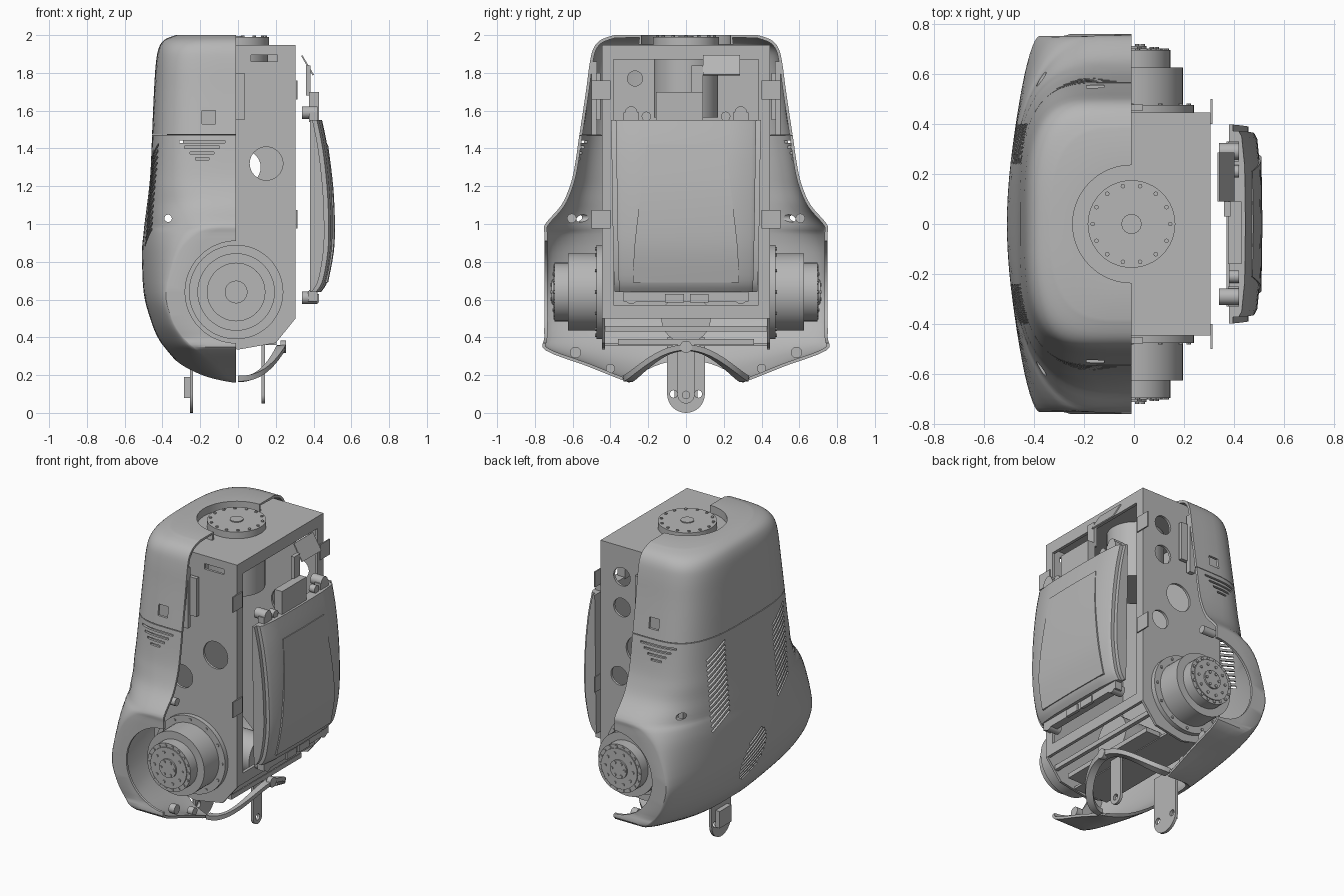
import bpy, bmesh, math
from math import pi, sin, cos
from mathutils import Matrix, Vector

cube = bpy.data.objects.get("Cube")
if cube:
    bpy.data.objects.remove(cube)


def material(name, v):
    m = bpy.data.materials.new(name)
    m.use_nodes = True
    m.diffuse_color = (v, v, v, 1)
    m.node_tree.nodes["Principled BSDF"].inputs["Base Color"].default_value = (v, v, v, 1)
    return m


GREY = material("plain grey", 0.47)


def shade(ob):
    bpy.ops.object.select_all(action='DESELECT')
    ob.select_set(True)
    bpy.context.view_layer.objects.active = ob
    bpy.ops.object.shade_smooth_by_angle(angle=math.radians(32))


def finish(name, bm):
    me = bpy.data.meshes.new(name)
    bm.to_mesh(me)
    bm.free()
    ob = bpy.data.objects.new(name, me)
    bpy.context.collection.objects.link(ob)
    me.materials.append(GREY)
    shade(ob)
    return ob


def add_box(bm, x0, x1, y0, y1, z0, z1, rot=None):
    c = Vector((x0 + x1, y0 + y1, z0 + z1)) / 2
    m = Matrix.Translation(c) @ (rot or Matrix()) @ Matrix.Diagonal((x1 - x0, y1 - y0, z1 - z0, 1))
    bmesh.ops.create_cube(bm, size=1, matrix=m)


def add_cyl(bm, axis, c, r, depth, seg=40):
    rot = {'x': Matrix.Rotation(pi / 2, 4, 'Y'), 'y': Matrix.Rotation(pi / 2, 4, 'X'), 'z': Matrix()}[axis]
    bmesh.ops.create_cone(bm, cap_ends=True, segments=seg, radius1=r, radius2=r, depth=depth,
                          matrix=Matrix.Translation(c) @ rot)


def add_prism(bm, pts, lift, place):
    """Extrude a flat outline; place maps (u, v) to a 3D point."""
    f = bm.faces.new([bm.verts.new(place(u, v)) for u, v in pts])
    r = bmesh.ops.extrude_face_region(bm, geom=[f])
    bmesh.ops.translate(bm, vec=lift, verts=[v for v in r['geom'] if isinstance(v, bmesh.types.BMVert)])
    bmesh.ops.recalc_face_normals(bm, faces=bm.faces)


def box(name, *a, rot=None):
    bm = bmesh.new()
    add_box(bm, *a, rot=rot)
    return finish(name, bm)


def cyl(name, *a):
    bm = bmesh.new()
    add_cyl(bm, *a)
    return finish(name, bm)


def cut(ob, bm):
    tool = finish("cutter", bm)
    tool.hide_render = True
    bpy.context.view_layer.objects.active = ob
    mod = ob.modifiers.new("cut", 'BOOLEAN')
    mod.operation, mod.solver, mod.object = 'DIFFERENCE', 'EXACT', tool
    bpy.ops.object.modifier_apply(modifier=mod.name)
    bpy.data.objects.remove(tool)
    shade(ob)


def smooth_rows(rows, n=4):
    out = []
    for i in range(len(rows) - 1):
        p = [rows[max(0, min(len(rows) - 1, i + k))] for k in (-1, 0, 1, 2)]
        for s in range(n):
            t = s / n
            out.append([b + t / 2 * (c - a + t * (2 * a - 5 * b + 4 * c - d + t * (3 * (b - c) + d - a)))
                        for a, b, c, d in zip(*p)])
    return out + [rows[-1]]


# Rear shell: each row is height, half width, flat side length, depth, roundness
def shell(name, rows):
    bm = bmesh.new()
    grid = []
    for z, w, a, d, n in rows:
        half = [(-0.01 - a * k / 3, w) for k in range(3)]
        for k in range(17):
            t = pi / 2 * k / 16
            half.append((-0.01 - a - (d - 0.01 - a) * max(0, sin(t)) ** (2 / n), w * max(0, cos(t)) ** (2 / n)))
        half[-1] = (-d, 0)
        ring = half + [(x, -y) for x, y in half[-2::-1]]
        grid.append([bm.verts.new((x, y, z)) for x, y in ring])
    for lo, hi in zip(grid, grid[1:]):
        for i in range(len(lo) - 1):
            bm.faces.new((lo[i], lo[i + 1], hi[i + 1], hi[i]))
    bmesh.ops.remove_doubles(bm, verts=bm.verts, dist=1e-5)
    ob = finish(name, bm)
    mod = ob.modifiers.new("wall", 'SOLIDIFY')
    mod.thickness, mod.offset = 0.016, -1
    bpy.ops.object.modifier_apply(modifier=mod.name)
    return ob


lower = shell("lower_shell", smooth_rows([
    (.16, .3, 0, .09, 2), (.19, .38, .05, .2, 2), (.25, .53, .1, .3, 2), (.33, .742, .2, .375, 1.8),
    (.4, .75, .28, .425, 1.7), (.5, .75, .34, .465, 1.7), (.64, .75, .37, .5, 1.6), (.85, .75, .3, .508, 1.8),
    (.95, .75, .2, .5, 2.1), (1, .745, .07, .495, 2.4), (1.1, .66, .03, .482, 3), (1.2, .615, .05, .47, 3.4),
    (1.3, .59, .08, .462, 3.4), (1.47, .565, .1, .455, 3.3)]))
upper = shell("upper_shell", smooth_rows([
    (1.474, .564, .1, .455, 3.3), (1.7, .53, .1, .445, 3.3), (1.85, .51, .1, .435, 3.3), (1.93, .49, .1, .42, 3.2),
    (1.975, .45, .08, .39, 3), (2, .38, .05, .33, 2.8)]) + [(2, .235, 0, .245, 2), (1.95, .235, 0, .245, 2)])

# Shell openings: shoulder holes, bottom arch, rear vents, side slots
bm = bmesh.new()
add_cyl(bm, 'x', (-.3, 0, -.155), .435, .9, 64)
for s in (1, -1):
    add_cyl(bm, 'y', (-.01, s * .78, .64), .27, .3, 64)
    add_cyl(bm, 'y', (-.37, s * .63, 1.03), .02, .3, 12)
    for k in range(15):
        z = .93 + k * .032
        add_box(bm, -.6, -.36, s * .32 - .09, s * .32 + .09, z - .007, z + .007, rot=Matrix.Rotation(-.5, 4, 'X'))
    for k in range(4):
        h = .12 - k * .028
        add_box(bm, -.19 - h, -.19 + h, s * .56 - .1, s * .56 + .1, 1.43 - k * .03, 1.442 - k * .03)
for k in range(-4, 5):
    h = math.sqrt(.13 ** 2 - (k * .027) ** 2)
    add_box(bm, -.6, -.4, -h, h, .593 + k * .03, .607 + k * .03, rot=Matrix.Rotation(-.5, 4, 'X'))
cut(lower, bm)
bm = bmesh.new()
for s in (1, -1):
    add_box(bm, -.19, -.12, s * .53 - .09, s * .53 + .09, 1.53, 1.6)
cut(upper, bm)

# Frame side plates with access holes
outline = [(-.29, 1.945), (.305, 1.945), (.305, .5), (.2, .37), (0, .335), (-.15, .37), (-.29, .5)]
for s, name in ((1, "left"), (-1, "right")):
    bm = bmesh.new()
    add_prism(bm, outline, (0, -s * .016, 0), lambda u, v: (u, s * .445, v))
    side = finish(name + "_side_plate", bm)
    bm = bmesh.new()
    holes = [(.15, 1.32, .088), (-.09, 1.12, .075)]
    if s > 0:
        holes = [(.15, 1.75, .06), (.15, 1.55, .06), (.03, 1.3, .09), (.17, 1.1, .06)]
    else:
        add_box(bm, .07, .21, -.5, -.4, 1.86, 1.895)
    for x, z, r in holes:
        add_cyl(bm, 'y', (x, s * .44, z), r, .1, 32)
    cut(side, bm)

    # Front pillar, mounting tabs and shell brackets
    box(name + "_front_pillar", .285, .305, s * .415 - .03, s * .415 + .03, .52, 1.93)
    for z in (1.71, 1.025):
        box(name + "_mount_tab", .306, .314, s * .45 - .05, s * .45 + .05, z - .05, z + .05)
    box(name + "_shell_bracket", -.02, .035, s * .465 - .012, s * .465 + .012, 1.55, 1.8)
    box(name + "_shell_rib", -.05, -.012, s * .485 - .015, s * .485 + .015, 1.47, 1.86)
    cyl(name + "_shell_boss", 'x', (-.06, s * .605, 1.03), .025, .09, 16)
    cyl(name + "_foot_boss", 'x', (-.05, s * .585, .32), .03, .04, 16)
    cyl(name + "_inner_boss", 'x', (-.05, s * .4, .235), .025, .04, 16)

    # Shoulder motor: stepped drum with bolt circles
    bm = bmesh.new()
    for r, y0, y1 in ((.25, .445, .475), (.205, .475, .625), (.155, .625, .695), (.13, .695, .702), (.06, .702, .712)):
        add_cyl(bm, 'y', (-.01, s * (y0 + y1) / 2, .64), r, y1 - y0, 48)
    for r, y, n, b in ((.228, .475, 12, .009), (.14, .695, 18, .009), (.1, .702, 10, .009), (.045, .712, 6, .009)):
        for k in range(n):
            a = 2 * pi * k / n
            add_cyl(bm, 'y', (-.01 + r * cos(a), s * y, .64 + r * sin(a)), b, .012, 8)
    finish(name + "_shoulder_motor", bm)

# Frame plates and cross bars
box("top_plate", -.29, .305, -.445, .445, 1.93, 1.947)
box("top_front_bar", .285, .305, -.43, .43, 1.87, 1.93)
rear = box("rear_wall", -.29, -.275, -.43, .43, .5, 1.93)
bm = bmesh.new()
add_cyl(bm, 'x', (-.28, -.27, 1.77), .04, .1, 24)
cut(rear, bm)
box("bottom_plate", -.15, .1, -.43, .43, .355, .37)
box("lower_front_bar", .285, .305, -.43, .43, .5, .57)
box("lower_cross_bar", .225, .25, -.43, .43, .43, .46)
box("lower_edge_bar", .1, .205, -.36, .36, .36, .39)
cyl("waist_motor", 'x', (.02, 0, .5), .13, .3)

# Neck motor and its bolted disc
cyl("neck_motor", 'z', (-.01, 0, 1.75), .17, .37)
bm = bmesh.new()
add_cyl(bm, 'z', (-.01, 0, 1.965), .175, .05, 48)
add_cyl(bm, 'z', (-.01, 0, 1.99), .04, .012, 24)
for k in range(14):
    a = 2 * pi * k / 14
    add_cyl(bm, 'z', (-.01 + .155 * cos(a), .155 * sin(a), 1.991), .009, .012, 8)
finish("neck_disc", bm)


# Chest screen: curved cover with a raised centre, over a flat-backed tray
def curved_slab(name, rows, profile, back):
    bm = bmesh.new()
    grid = []
    for z, x, w in smooth_rows(rows):
        front = [(x + dx, w * u, z) for u, dx in profile]
        grid.append([bm.verts.new(p) for p in front + [(back(x), w, z), (back(x), -w, z)]])
    n = len(grid[0])
    for lo, hi in zip(grid, grid[1:]):
        for i in range(n):
            bm.faces.new((lo[i], lo[(i + 1) % n], hi[(i + 1) % n], hi[i]))
    bm.faces.new(grid[0][::-1])
    bm.faces.new(grid[-1])
    bmesh.ops.recalc_face_normals(bm, faces=bm.faces)
    return finish(name, bm)


cover_rows = [(.64, .425, .352), (.7, .46, .356), (.85, .487, .36), (1, .492, .363),
              (1.2, .483, .366), (1.4, .46, .369), (1.55, .43, .372)]
curved_slab("chest_cover", cover_rows, [(-1, -.012), (-.94, 0), (-.62, .012), (0, .015), (.62, .012), (.94, 0),
                                        (1, -.012)], lambda x: x - .035)
curved_slab("chest_raised_panel", [(.69, .462, .28), (.85, .492, .275), (1, .498, .26), (1.2, .489, .235),
                                   (1.42, .462, .21)], [(-1, .011), (0, .015), (1, .011)], lambda x: x - .01)
curved_slab("chest_tray", [(z, x - .035, w + .025) for z, x, w in cover_rows], [(-1, 0), (1, 0)], lambda x: .38)
box("chest_lower_lip", .37, .42, -.33, .33, .59, .645)
for y in (-.29, .29):
    for z in (.61, 1.59):
        cyl("chest_standoff", 'x', (.38, y, z), .033, .08, 20)
        box("chest_lug", .375, .42, y - .04, y + .04, min(z, 1.54), max(z, .65))
for y in (-.21, .21):
    cyl("chest_pin", 'x', (.4, y, 1.57), .025, .04, 16)
for y in (-.06, .07):
    box("chest_clip", .41, .43, y - .05, y + .05, .585, .63)

# Cable bracket and tilted sensor plate above the screen
box("cable_bracket", .375, .43, -.16, .09, 1.54, 1.7)
box("cable_riser", .36, .385, .03, .09, 1.68, 1.84)
box("sensor_plate", .364, .372, .09, .285, 1.78, 1.9, rot=Matrix.Rotation(-.53, 4, 'Y'))

# Bottom bumper band arching forward
bm = bmesh.new()
rings = []
for k in range(33):
    a = pi * k / 32
    y, x = .31 * cos(a), .23 * sin(a)
    z = .175 + .165 * sin(a) ** 2.5
    rings.append([bm.verts.new((x + dx * sin(a), y + dx * cos(a), z + dz))
                  for dx, dz in ((-.025, -.012), (.02, -.008), (.025, .022), (-.025, .018))])
for a, b in zip(rings, rings[1:]):
    for i in range(4):
        bm.faces.new((a[i], a[(i + 1) % 4], b[(i + 1) % 4], b[i]))
bm.faces.new(rings[0])
bm.faces.new(rings[-1])
bmesh.ops.recalc_face_normals(bm, faces=bm.faces)
finish("bottom_bumper", bm)
cyl("bumper_button", 'x', (.24, 0, .35), .032, .03, 20)

# Hanging waist tabs with rounded ends
for name, x, r, zc, top in (("rear_waist_tab", -.255, .1, .1, .4), ("front_waist_tab", .125, .045, .095, .37)):
    bm = bmesh.new()
    pts = [(r * cos(a), zc + r * sin(a)) for a in [pi + pi * k / 16 for k in range(17)]] + [(r, top), (-r, top)]
    add_prism(bm, pts, (.018, 0, 0), lambda u, v: (x, u, v))
    tab = finish(name, bm)
    bm = bmesh.new()
    for y in ((-.065, .065) if r > .05 else (0,)):
        add_cyl(bm, 'x', (x, y, zc), .02, .1, 16)
    cut(tab, bm)
box("waist_tab_spacer", -.285, -.255, -.06, .06, .08, .19)
